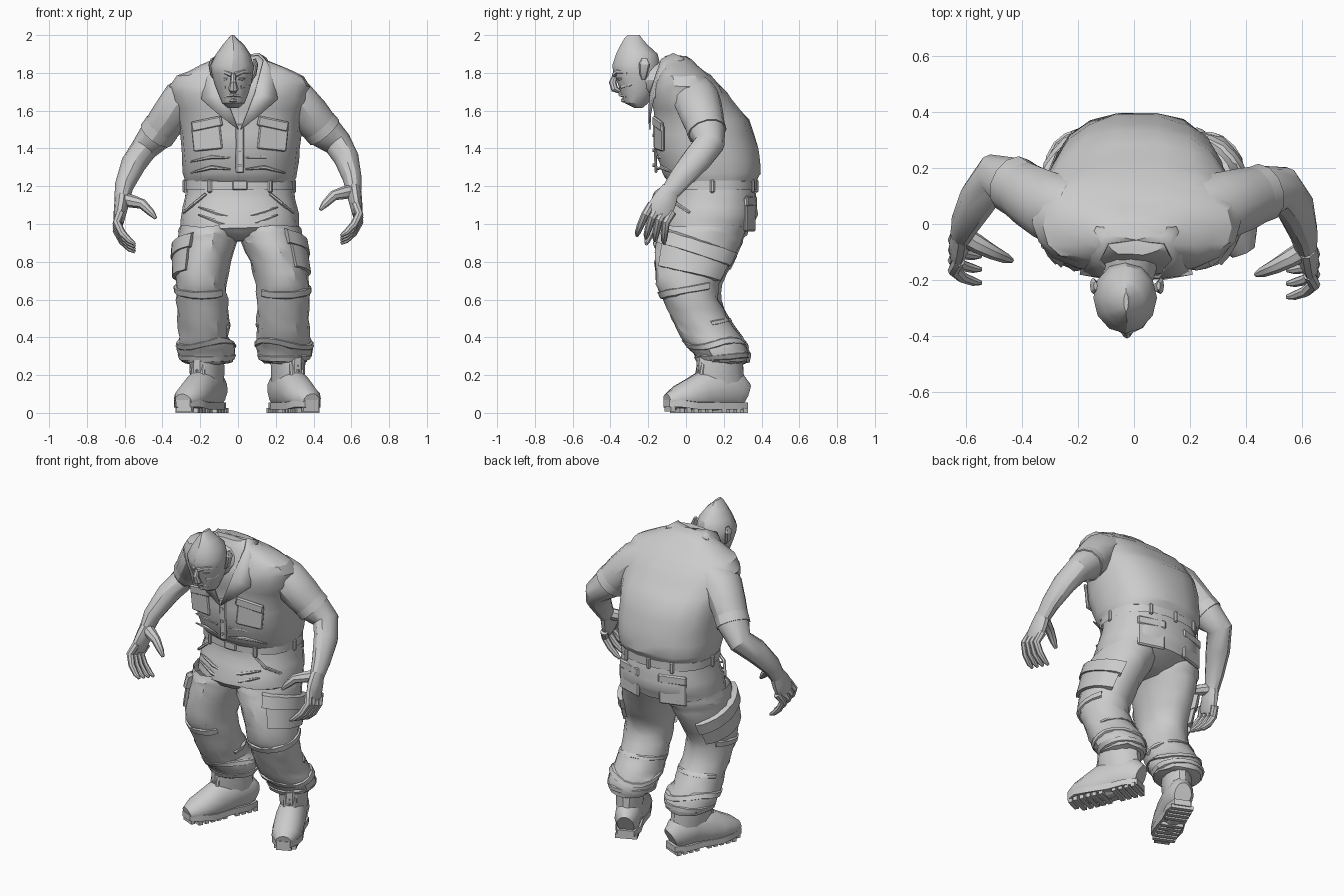
import bpy, bmesh, math, random
from mathutils import Vector, Matrix

random.seed(4)
grey = bpy.data.materials.new("stone_grey")
grey.diffuse_color = (0.6, 0.6, 0.6, 1)


def finish(name, bm, angle=32):
    bmesh.ops.recalc_face_normals(bm, faces=bm.faces)
    me = bpy.data.meshes.new(name)
    bm.to_mesh(me)
    bm.free()
    me.materials.append(grey)
    for p in me.polygons:
        p.use_smooth = True
    me.set_sharp_from_angle(angle=math.radians(angle))
    ob = bpy.data.objects.new(name, me)
    bpy.context.collection.objects.link(ob)
    return ob


def skin(name, rings, jitter=0.0, M=None, caps=(1, 1)):
    """Bridge a list of point rings and cap the chosen ends."""
    bm = bmesh.new()
    rows = [[bm.verts.new(Vector(p) + Vector([random.uniform(-jitter, jitter) for _ in range(3)])) for p in r]
            for r in rings]
    n = len(rows[0])
    for a, b in zip(rows, rows[1:]):
        for i in range(n):
            bm.faces.new((a[i], a[(i + 1) % n], b[(i + 1) % n], b[i]))
    for row, cap in ((rows[0], caps[0]), (rows[-1], caps[1])):
        if cap:
            bm.faces.new(row)
    if M:
        bm.transform(M)
    return finish(name, bm)


def section(t, x0, x1, y0, y1, power, d=0.0):
    """Point at angle t on a rounded section, pushed out by d."""
    c, s, e = math.cos(t), math.sin(t), 2 / power
    return ((x0 + x1) / 2 + ((x1 - x0) / 2 + d) * math.copysign(abs(c) ** e, c),
            (y0 + y1) / 2 + ((y1 - y0) / 2 + d) * math.copysign(abs(s) ** e, s))


def loft(name, rows, n=20, power=2.4, steps=1, jitter=0.0, caps=(1, 1)):
    """Stack level rounded sections given as (z, x0, x1, y0, y1)."""
    full = []
    for a, b in zip(rows, rows[1:]):
        full += [[p + (q - p) * k / steps for p, q in zip(a, b)] for k in range(steps)]
    full.append(rows[-1])
    return skin(name, [[(*section(2 * math.pi * i / n, *r[1:], power), r[0]) for i in range(n)] for r in full],
                jitter, caps=caps)


def tube(name, pts, n=10, M=None, jitter=0.0, caps=(1, 1)):
    """Round limb along points (x, y, z, radius across, radius deep)."""
    P = [Vector(p[:3]) for p in pts]
    T = [(P[min(i + 1, len(P) - 1)] - P[max(i - 1, 0)]).normalized() for i in range(len(P))]
    # One reference axis for the whole path, the one it follows least
    axis = min(range(3), key=lambda k: max(abs(t[k]) for t in T))
    ref = Vector([k == axis for k in range(3)])
    rings = []
    for p, c, t in zip(pts, P, T):
        ra, rb = (p[3], p[-1]) if axis == 0 else (p[-1], p[3])
        u = (ref - t * ref.dot(t)).normalized()
        v = t.cross(u)
        rings.append([c + u * ra * math.cos(2 * math.pi * k / n) + v * rb * math.sin(2 * math.pi * k / n)
                      for k in range(n)])
    return skin(name, rings, jitter, M, caps)


def box(name, loc, size, rot=(0, 0, 0), M=None, bevel=0.008):
    bm = bmesh.new()
    bmesh.ops.create_cube(bm, size=1)
    bmesh.ops.scale(bm, vec=size, verts=bm.verts)
    if bevel:
        bmesh.ops.bevel(bm, geom=bm.edges[:], offset=min(bevel, min(size) * 0.4), segments=1, affect='EDGES')
    R = Matrix.Translation(loc)
    for a, k in zip(rot, 'XYZ'):
        R = R @ Matrix.Rotation(math.radians(a), 4, k)
    bm.transform(M @ R if M else R)
    return finish(name, bm)


# Shirt
loft("shirt", [(1.225, -.28, .30, -.095, .375), (1.27, -.29, .31, -.13, .40), (1.4, -.30, .33, -.17, .385),
               (1.55, -.32, .34, -.17, .335), (1.66, -.35, .37, -.185, .245), (1.73, -.36, .38, -.175, .19),
               (1.785, -.325, .35, -.155, .13), (1.84, -.20, .22, -.135, .065), (1.89, -.10, .11, -.11, .0)],
     n=18, power=2.4, steps=2, jitter=.004)
box("shirt_placket", (.01, -.163, 1.40), (.045, .015, .26), (2, 0, 0))
for i in range(3):
    tube("shirt_button", [(.01, -.178, 1.31 + i * .08, .009), (.01, -.168, 1.31 + i * .08, .009)], 8)
for s in (-1, 1):
    box("chest_pocket", (s * .175 + .01, -.142, 1.46), (.16, .015, .14), (0, s * 6, s * 16))
    box("chest_pocket_flap", (s * .175 + .01, -.148, 1.53), (.17, .018, .055), (0, s * 12, s * 16))
    # Collar and lapel strip, folded over from the neck
    inner = [(0, -.06, 1.885), (.10, -.07, 1.90), (.13, -.13, 1.87), (.08, -.19, 1.69), (.005, -.19, 1.50)]
    outer = [(0, -.02, 1.87), (.14, -.01, 1.875), (.18, -.09, 1.80), (.20, -.175, 1.66), (.10, -.193, 1.57)]
    bm = bmesh.new()
    a, b = [[bm.verts.new((p[0] * s + .008, p[1], p[2])) for p in e] for e in (inner, outer)]
    for i in range(4):
        bm.faces.new((a[i], a[i + 1], b[i + 1], b[i]))
    collar = finish("collar_" + ("right" if s > 0 else "left"), bm)
    mod = collar.modifiers.new("thickness", 'SOLIDIFY')
    mod.thickness, mod.offset = .012, 0
    # Shirt creases on the belly
    for k in range(2):
        tube("shirt_crease", [(s * .04, -.152, 1.29 + k * .06, .004), (s * .14, -.13, 1.30 + k * .055, .011),
                              (s * .25, -.065, 1.27 + k * .06, .004)], 6)

# Belt and trouser seat
loft("belt", [(1.18, -.285, .30, -.09, .375), (1.23, -.285, .30, -.09, .375)], 22, caps=(0, 0))
box("belt_buckle", (.01, -.09, 1.205), (.08, .015, .05))
loft("trouser_seat", [(1.20, -.275, .29, -.08, .365), (1.13, -.285, .305, -.09, .375), (1.05, -.30, .32, -.12, .38),
                      (.98, -.305, .325, -.135, .355), (.94, -.20, .22, -.10, .28), (.91, -.10, .11, -.03, .2)],
     20, 2.3, 2, .004, caps=(0, 1))
for x, y, r in ((-.15, -.07, -20), (.17, -.07, 20), (-.15, .355, 15), (0, .375, 0), (.17, .355, -15),
                (-.285, .14, 90), (.30, .14, 90)):
    box("belt_loop", (x, y, 1.2), (.025, .016, .07), (0, 0, r))
for s in (-1, 1):
    box("back_pocket", (s * .15 + .005, .337, 1.05), (.17, .02, .18), (0, 0, -s * 17))
    box("back_pocket_flap", (s * .15 + .005, .343, 1.12), (.175, .02, .055), (0, 0, -s * 17))
    tube("front_pocket_edge", [(s * .17, -.066, 1.16, .008), (s * .23, -.055, 1.11, .01), (s * .29, .02, 1.06, .008)], 6)
    for k in range(2):
        tube("groin_crease", [(s * .02, -.11, .985 + k * .05, .006), (s * .1, -.115 + k * .012, 1.01 + k * .045, .012),
                              (s * .21, -.085 + k * .012, 1.05 + k * .04, .005)], 6)

# Trouser legs: shared depth profile, separate widths
depth = [(.99, -.135, .34), (.95, -.15, .325), (.9, -.16, .30), (.8, -.168, .255), (.68, -.16, .19), (.6, -.12, .185),
         (.5, -.08, .23), (.4, -.03, .30), (.36, .0, .325), (.31, .04, .34), (.27, .06, .335), (.26, .09, .30)]
widths = {"left": [(-.31, .015), (-.318, .012), (-.325, -.003), (-.33, -.04), (-.33, -.065), (-.325, -.055),
                   (-.32, -.045), (-.31, -.05), (-.325, -.015), (-.315, -.015), (-.30, -.03), (-.26, -.06)],
          "right": [(-.01, .33), (-.005, .335), (.015, .345), (.065, .36), (.095, .375), (.10, .38), (.10, .37),
                    (.10, .38), (.095, .395), (.105, .39), (.12, .365), (.16, .33)]}
for side, xs in widths.items():
    s = 1 if side == "right" else -1
    rows = [(z, a, b, y0, y1 - (.012 if s > 0 else 0)) for (z, y0, y1), (a, b) in zip(depth, xs)]
    loft("trouser_leg_" + side, rows, 18, 2.0, 2, .006, caps=(0, 1))

    def on_leg(t, z, d):
        """Point on the leg surface at height z; angle 0 faces outward."""
        for a, b in zip(rows, rows[1:]):
            if a[0] >= z >= b[0]:
                k = (a[0] - z) / (a[0] - b[0])
                r = [p + (q - p) * k for p, q in zip(a, b)]
                return (*section(t if s > 0 else math.pi - t, *r[1:], 2.0, d), z)

    def wrap(name, t0, t1, low, high, d, n=10):
        """Cloth band on the leg between two height rules of the angle."""
        rings = []
        for i in range(n + 1):
            t = math.radians(t0 + (t1 - t0) * i / n)
            lo, hi = low(t), high(t)
            rings.append([on_leg(t, lo, -.01), on_leg(t, lo + .008, d), on_leg(t, hi - .008, d), on_leg(t, hi, -.01)])
        skin(name, rings, .002)

    # Cargo pocket and flap, sloping down to the back
    top = lambda t: .90 - .07 * math.sin(t) + s * .01
    wrap("cargo_pocket_" + side, -55, 60, lambda t: .725 - .045 * math.sin(t) + s * .01, top, .02)
    wrap("cargo_flap_" + side, -60, 64, lambda t: top(t) - .075, lambda t: top(t) + .01, .028)
    # Knee folds and rolled cuff
    wrap("knee_fold", -140, 40, lambda t: .63 + .03 * math.sin(t), lambda t: .675 + .03 * math.sin(t), .012)
    wrap("calf_fold", 20, 200, lambda t: .45 + .03 * math.sin(t), lambda t: .48 + .03 * math.sin(t), .007)
    wrap("cuff_fold", -180, 180, lambda t: .345 + .02 * math.sin(2 * t), lambda t: .385 + .02 * math.sin(2 * t), .008, 18)
    wrap("cuff_roll", -180, 180, lambda t: .275 + .012 * math.sin(t), lambda t: .315 + .012 * math.sin(t), .006, 18)

# Boots, turned out
outline = [(-.05, .14), (.05, .14), (.075, .06), (.07, -.04), (.086, -.16), (.078, -.25), (.04, -.31),
           (-.04, -.31), (-.078, -.25), (-.086, -.16), (-.07, -.04), (-.075, .06)]
for side, x, turn in (("left", -.165, -24), ("right", .265, 24)):
    M = Matrix.Translation((x, .18, 0)) @ Matrix.Rotation(math.radians(turn), 4, 'Z')
    tube("boot_foot_" + side, [(0, .14, .09, .05, .07), (0, .10, .11, .075, .10), (0, 0, .13, .08, .115),
                               (0, -.10, .11, .087, .11), (0, -.17, .09, .09, .09), (0, -.25, .075, .08, .066),
                               (0, -.305, .062, .046, .04)], 14, M, .002)
    tube("boot_shaft_" + side, [(0, .015, .14, .074, .125), (0, .0, .22, .082, .133), (0, .0, .30, .084, .13)],
         14, M, .003, (0, 0))
    skin("boot_sole_" + side, [[(a, b, z + (.012 if b < -.24 else 0)) for a, b in outline] for z in (.018, .055)], 0, M)
    for k in range(11):
        y = .12 - k * .041
        if k != 4:
            box("sole_tread", (0, y, .0125 + (.008 if k > 9 else 0)), (.13 if k < 10 else .09, .026, .025), M=M, bevel=0)
    for k in range(4):
        z, y = .19 + k * .027, -.125 + k * .007
        for q in (-1, 1):
            tube("boot_lace", [(-q * .05, y + .03, z - .012, .006), (0, y - .012, z + .006, .008),
                               (q * .05, y + .035, z + .018, .006)], 6, M)
    box("boot_tongue", (0, -.11, .23), (.08, .03, .12), (-10, 0, 0), M=M)

# Arms with short sleeves and curled hands
arms = {"right": [(.24, .045, 1.68, .115, .12), (.31, .06, 1.65, .112, .125), (.385, .085, 1.57, .107, .115),
                  (.455, .11, 1.49, .095, .10), (.53, .125, 1.425, .075, .08), (.575, .06, 1.345, .066, .078),
                  (.605, -.03, 1.24, .05, .062), (.613, -.08, 1.175, .04, .05)],
        "left": [(-.23, .045, 1.68, .115, .12), (-.30, .06, 1.65, .112, .125), (-.36, .095, 1.57, .102, .115),
                 (-.43, .14, 1.475, .092, .10), (-.50, .17, 1.395, .07, .08), (-.555, .09, 1.315, .066, .075),
                 (-.603, .0, 1.20, .05, .06), (-.615, -.035, 1.13, .04, .05)]}
for side, pts in arms.items():
    s = 1 if side == "right" else -1
    tube("arm_" + side, pts, 12, caps=(0, 0))
    tube("sleeve_hem_" + side, [(*(p + (q - p) * k for p, q in zip(pts[2][:3], pts[3][:3])),
                                 *(r + .006 for r in pts[3][3:])) for k in (.6, 1.05)], 12, caps=(0, 1))
    H = Matrix.Translation((0, 0, 0) if s > 0 else (0, .05, -.045)) @ Matrix.Diagonal((s, 1, 1, 1))
    tube("palm_" + side, [(.613, -.08, 1.19, .038, .048), (.62, -.11, 1.13, .037, .066), (.63, -.14, 1.07, .03, .074),
                          (.632, -.15, 1.045, .02, .064)], 10, H)
    for k in range(4):
        y, z = -.20 + k * .036, 1.085 - k * .014
        tube("finger_" + side, [(.625, y + .02, z + .02, .023), (.642, y - .015, z - .035, .022),
                                (.612, y - .04 + k * .006, z - .09, .02), (.572, y - .055 + k * .01, z - .13, .016),
                                (.545, y - .06 + k * .012, z - .147, .008)], 8, H)
    tube("thumb_" + side, [(.61, -.09, 1.175, .036), (.56, -.12, 1.165, .034), (.505, -.15, 1.15, .027),
                           (.46, -.17, 1.105, .02), (.435, -.18, 1.075, .009)], 8, H)

# Head and neck
tube("neck", [(0, -.05, 1.79, .11, .09), (-.01, -.10, 1.77, .105, .09), (-.025, -.22, 1.76, .085, .085)], 12, caps=(0, 0))
loft("head", [(1.615, -.055, .005, -.275, -.23), (1.64, -.085, .035, -.325, -.20), (1.69, -.105, .055, -.345, -.17),
              (1.74, -.125, .07, -.36, -.15), (1.80, -.14, .08, -.385, -.14), (1.84, -.145, .082, -.39, -.135),
              (1.90, -.116, .065, -.37, -.15), (1.95, -.08, .032, -.345, -.205), (1.985, -.05, -.008, -.325, -.235),
              (2.0, -.036, -.02, -.31, -.245)], 12, 2.0)
tube("nose", [(-.025, -.375, 1.79, .012, .012), (-.025, -.388, 1.75, .016, .02), (-.025, -.378, 1.715, .028, .02),
              (-.025, -.35, 1.70, .018, .01)], 8)
tube("upper_lip", [(-.07, -.315, 1.675, .006), (-.025, -.347, 1.685, .011), (.02, -.315, 1.675, .006)], 6)
tube("lower_lip", [(-.06, -.305, 1.655, .006), (-.025, -.334, 1.655, .012), (.01, -.305, 1.655, .006)], 6)
for s in (-1, 1):
    x = -.025
    tube("brow", [(x + s * .008, -.38, 1.79, .014), (x + s * .05, -.36, 1.808, .014), (x + s * .09, -.31, 1.80, .007)], 6)
    tube("eye", [(x + s * .028, -.36, 1.77, .007), (x + s * .045, -.35, 1.77, .012), (x + s * .062, -.335, 1.77, .006)], 8)
    tube("cheek", [(x + s * .035, -.34, 1.725, .012), (x + s * .07, -.295, 1.74, .018), (x + s * .09, -.25, 1.76, .008)], 6)
    tube("ear", [(x + s * .095, -.225, 1.765, .008, .010), (x + s * .11, -.225, 1.79, .012, .02),
                 (x + s * .12, -.22, 1.845, .012, .03), (x + s * .112, -.22, 1.875, .007, .015)], 8)
